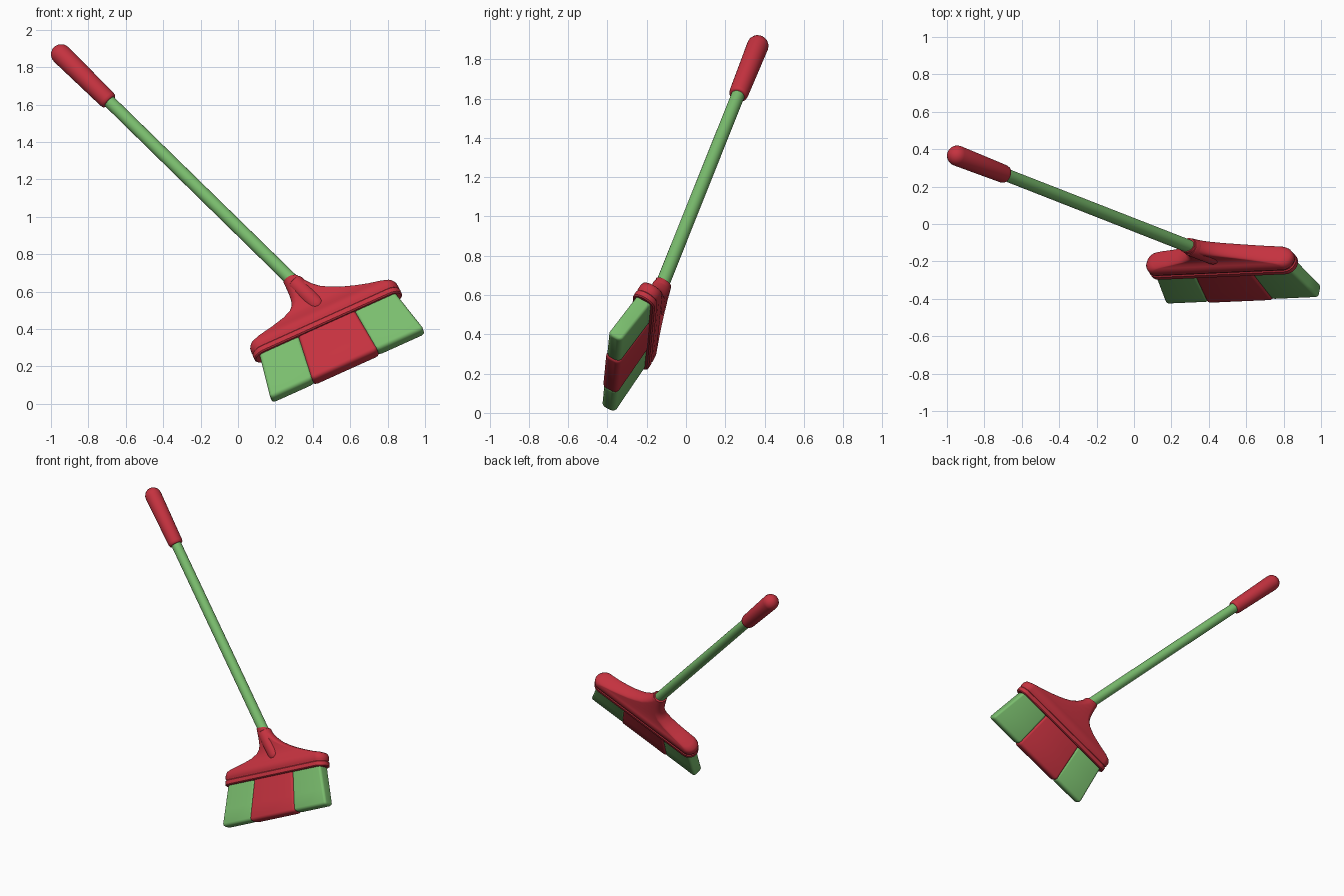
import bpy, bmesh, math
from mathutils import Vector, Matrix

if "Cube" in bpy.data.objects:
    bpy.data.objects.remove(bpy.data.objects["Cube"])


def material(name, rgb):
    m = bpy.data.materials.new(name)
    m.diffuse_color = (*rgb, 1)
    m.use_nodes = True
    m.node_tree.nodes["Principled BSDF"].inputs["Base Color"].default_value = m.diffuse_color
    return m


RED = material("red plastic", (0.56, 0.032, 0.05))
GREEN = material("green plastic", (0.195, 0.51, 0.155))

# Head frame: X along the brim, Z away from the bristles, Y to the back
X = Vector((0.91, 0.04, 0.41)).normalized()
Z = Vector((-0.354, 0.495, 0.793))
Z = (Z - X * Z.dot(X)).normalized()
Y = Z.cross(X)
HEAD = Matrix.Translation((0.485, -0.232, 0.407)) @ Matrix((X, Y, Z)).transposed().to_4x4()

# Handle frame: origin at the socket mouth, Z up along the pole
MOUTH = Vector((0.30, -0.122, 0.65))
AXIS = Vector((-0.945, 0.365, 1.868)) - MOUTH
LENGTH = AXIS.length
POLE = Matrix.Translation(MOUTH) @ AXIS.to_track_quat('Z', 'Y').to_matrix().to_4x4()


def loft(name, rings, mat, frame, n=32, angle=40):
    """Skin rounded-rectangle rings (z, x centre, half width, y centre, half depth, corner radius)."""
    bm = bmesh.new()
    loops = []
    for z, xc, w, yc, d, r in rings:
        r = min(r, w, d)
        loop = []
        for i in range(n):
            t = 2 * math.pi * (i + 0.5) / n
            c, s = math.cos(t), math.sin(t)
            loop.append(bm.verts.new((xc + math.copysign(w - r, c) + r * c,
                                      yc + math.copysign(d - r, s) + r * s, z)))
        loops.append(loop)
    for a, b in zip(loops, loops[1:]):
        for i in range(n):
            j = (i + 1) % n
            bm.faces.new((a[i], a[j], b[j], b[i]))
    bm.faces.new(loops[0][::-1])
    bm.faces.new(loops[-1])
    bmesh.ops.recalc_face_normals(bm, faces=bm.faces)
    bm.transform(frame)
    me = bpy.data.meshes.new(name)
    bm.to_mesh(me)
    bm.free()
    me.materials.append(mat)
    ob = bpy.data.objects.new(name, me)
    bpy.context.collection.objects.link(ob)
    bpy.ops.object.select_all(action='DESELECT')
    ob.select_set(True)
    bpy.context.view_layer.objects.active = ob
    bpy.ops.object.shade_smooth_by_angle(angle=math.radians(angle))
    return ob


def turned(name, profile, mat):
    """Round part along the pole from (distance, radius) pairs."""
    return loft(name, [(z, 0, r, 0, r, r) for z, r in profile], mat, POLE)


def dome(z, r, sign):
    """Hemisphere profile ending at a pole beyond z."""
    steps = [math.radians(a) for a in (0, 18, 36, 54, 72, 86)]
    return [(z + sign * r * math.sin(a), r * math.cos(a)) for a in steps]


# Pole, grip and socket
turned("pole", [(-0.05, 0.035), (LENGTH - 0.3, 0.034)], GREEN)
turned("grip", [(LENGTH - 0.375, 0.040), (LENGTH - 0.37, 0.046), (LENGTH - 0.355, 0.049)]
       + dome(LENGTH, 0.055, 1), RED)
turned("socket", dome(-0.175, 0.047, -1)[::-1]
       + [(-0.01, 0.048), (0.0, 0.045), (0.004, 0.038)], RED)

# Head: brim band, groove, then shoulders sweeping into the neck
outline = [  # z, left x, right x, y centre, half depth
    (0.000, -0.425, 0.425, 0.000, 0.056), (0.006, -0.432, 0.432, 0.000, 0.063),
    (0.032, -0.432, 0.432, 0.000, 0.063), (0.038, -0.426, 0.426, 0.000, 0.057),
    (0.043, -0.426, 0.426, 0.000, 0.057), (0.050, -0.431, 0.431, 0.000, 0.062),
    (0.075, -0.429, 0.429, 0.000, 0.061), (0.093, -0.418, 0.418, 0.000, 0.058),
    (0.106, -0.385, 0.385, 0.000, 0.054), (0.125, -0.300, 0.315, 0.000, 0.050),
    (0.148, -0.215, 0.245, -0.002, 0.047), (0.175, -0.158, 0.172, -0.006, 0.045),
    (0.200, -0.132, 0.116, -0.012, 0.044), (0.230, -0.121, 0.062, -0.020, 0.044),
    (0.265, -0.117, 0.021, -0.031, 0.044), (0.300, -0.116, -0.008, -0.041, 0.045),
    (0.335, -0.116, -0.030, -0.051, 0.044),
]
loft("head", [(z, (a + b) / 2, (b - a) / 2, y, d, d) for z, a, b, y, d in outline], RED, HEAD)


# Bristle blocks: flared slabs with rounded tips
def bristles(name, top, bottom, mat, extra):
    rings = []
    for f, inset in ((0, 0), (0.3, 0), (0.6, 0), (0.93, 0), (0.965, 0.004), (0.99, 0.012), (1, 0.022)):
        a, b = (top[i] + (bottom[i] - top[i]) * f for i in (0, 1))
        rings.append((0.01 - (0.285 + extra) * f, (a + b) / 2, (b - a) / 2 - inset * 0.8,
                      -0.016 * f, 0.043 - 0.003 * f + extra - inset, 0.018))
    loft(name, rings, mat, HEAD)


bristles("bristles_middle", (-0.168, 0.163), (-0.205, 0.185), RED, 0.004)
bristles("bristles_left", (-0.397, -0.165), (-0.447, -0.195), GREEN, 0)
bristles("bristles_right", (0.160, 0.400), (0.175, 0.455), GREEN, 0)
